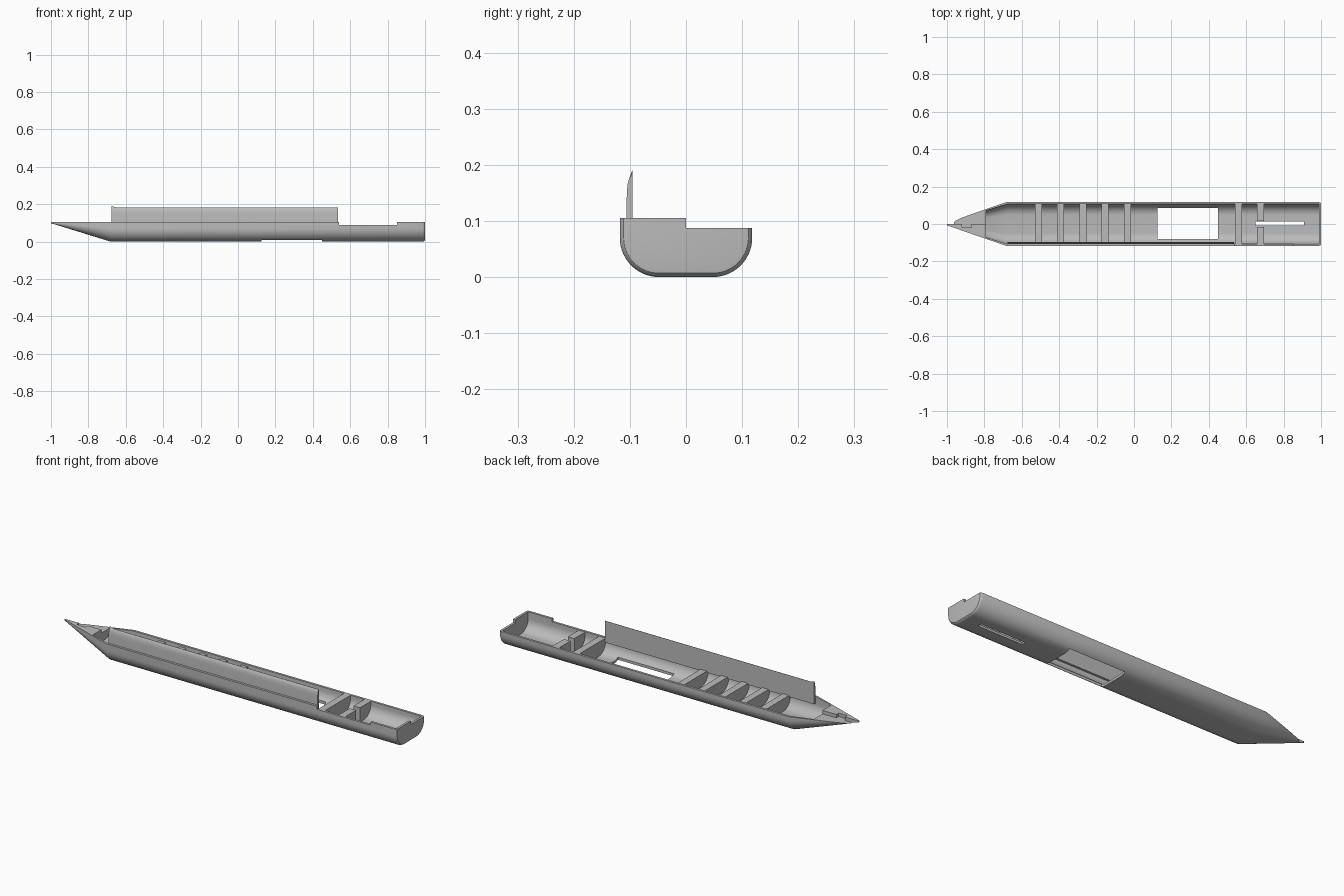
import bpy, bmesh, math

cube = bpy.data.objects.get("Cube")
if cube:
    bpy.data.objects.remove(cube, do_unlink=True)

RIM = 0.105      # high rim on the front side
LOW = 0.087      # low rim on the back side
SHOULDER = -0.68 # where the nose taper begins

grey = bpy.data.materials.new("plain_grey")
grey.use_nodes = True
colour = (0.5, 0.5, 0.5, 1)
grey.diffuse_color = colour
grey.node_tree.nodes["Principled BSDF"].inputs["Base Color"].default_value = colour


def section(inset=0.0, top=RIM, scale=1.0, steps=14):
    """U-shaped outline with round lower corners, shrunk towards the rim."""
    half, base, r = 0.118 - inset, inset, 0.07 - inset
    side = [(half, top)]
    for i in range(steps + 1):
        a = math.pi / 2 * i / steps
        side.append((half - r + r * math.cos(a), base + r - r * math.sin(a)))
    pts = side + [(-y, z) for y, z in reversed(side)]
    return [(y * scale, RIM + (z - RIM) * scale) for y, z in pts]


def loft(name, rings):
    """Skin closed outlines placed along x."""
    bm = bmesh.new()
    loops = [[bm.verts.new((x, y, z)) for y, z in pts] for x, pts in rings]
    for a, b in zip(loops, loops[1:]):
        for i in range(len(a)):
            j = (i + 1) % len(a)
            bm.faces.new((a[i], a[j], b[j], b[i]))
    bm.faces.new(loops[0])
    bm.faces.new(loops[-1])
    bmesh.ops.recalc_face_normals(bm, faces=bm.faces)
    mesh = bpy.data.meshes.new(name)
    bm.to_mesh(mesh)
    bm.free()
    mesh.materials.append(grey)
    ob = bpy.data.objects.new(name, mesh)
    bpy.context.collection.objects.link(ob)
    return ob


def block(x0, x1, y0, y1, z0, z1):
    pts = [(y0, z0), (y1, z0), (y1, z1), (y0, z1)]
    return loft("cutter", [(x0, pts), (x1, pts)])


def activate(ob):
    bpy.ops.object.select_all(action='DESELECT')
    ob.select_set(True)
    bpy.context.view_layer.objects.active = ob


def cut(ob, cutter):
    cutter.hide_render = True
    mod = ob.modifiers.new("cut", 'BOOLEAN')
    mod.operation, mod.solver, mod.object = 'DIFFERENCE', 'EXACT', cutter
    activate(ob)
    bpy.ops.object.modifier_apply(modifier=mod.name)
    bpy.data.objects.remove(cutter, do_unlink=True)


def smooth(ob):
    activate(ob)
    bpy.ops.object.shade_smooth_by_angle(angle=math.radians(30))


# Hull: pointed nose, long body, softly rounded tail edge
hull = loft("hull", [(-1, section(scale=0.06)), (SHOULDER, section()), (0.988, section()),
                     (0.995, section(0.003)), (0.999, section(0.007)), (1, section(0.012))])

# Hollow interior, ending at a bulkhead inside the nose
wall = 0.012
cut(hull, loft("cavity", [(-0.79, section(wall, 0.15, 0.68)),
                          (SHOULDER, section(wall, 0.15)), (0.988, section(wall, 0.15))]))

# Lower back rim, front rim notch, nose notch, floor window and floor slot
cut(hull, block(-1.1, 1.1, 0, 0.2, LOW, 0.2))
cut(hull, block(0.54, 0.85, -0.2, -0.001, LOW + 0.002, 0.2))
cut(hull, block(-0.92, -0.87, -0.02, 0.01, LOW, 0.2))
cut(hull, block(0.125, 0.45, -0.08, 0.085, -0.1, 0.04))
cut(hull, block(0.65, 0.91, -0.009, 0.013, -0.1, 0.04))
smooth(hull)

# Cross ribs in the front half
for i in range(5):
    x = -0.53 + i * 0.119
    pts = section(wall - 0.002, 0.077)
    smooth(loft(f"rib_{i + 1}", [(x, pts), (x + 0.037, pts)]))

# Two taller bulkheads near the tail, the second one split
for name, x in (("bulkhead", 0.54), ("split_bulkhead", 0.658)):
    pts = section(wall - 0.002, LOW)
    ob = loft(name, [(x, pts), (x + 0.037, pts)])
    if name == "split_bulkhead":
        cut(ob, block(0.6, 0.75, -0.016, 0.016, -0.1, 0.2))
    smooth(ob)


# Upright side panel with an inward-curving top
def panel(top):
    return [(-0.095, 0.07), (-0.1065, 0.07), (-0.1055, 0.15), (-0.104, 0.166),
            (-0.101, 0.176), (-0.096, top), (-0.095, top)]


smooth(loft("side_panel", [(-0.675, panel(0.19)), (-0.65, panel(0.183)), (0.535, panel(0.183))]))
